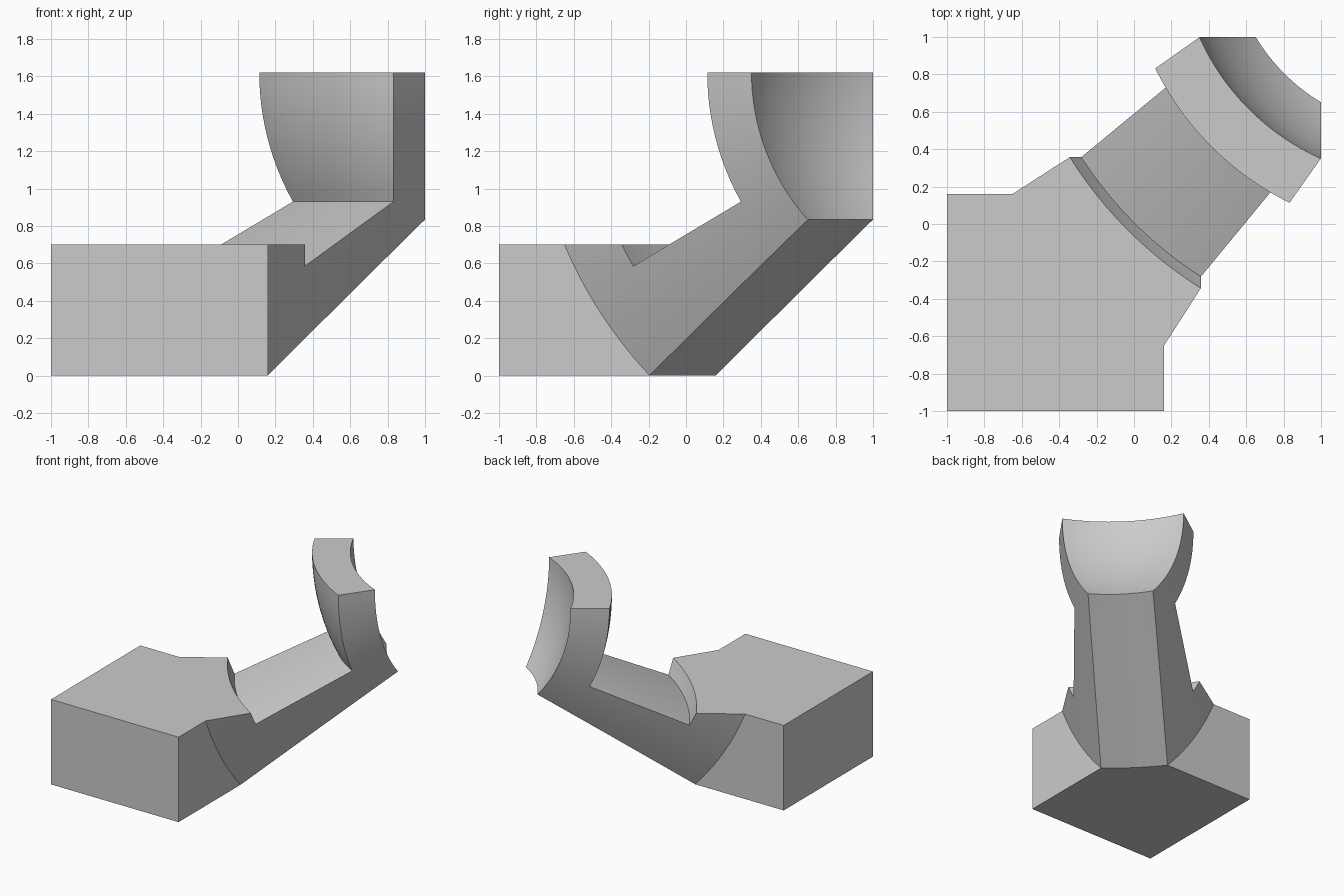
import bpy, bmesh
from math import sqrt, sin, cos, asin, pi

if "Cube" in bpy.data.objects:
    bpy.data.objects.remove(bpy.data.objects["Cube"])

# The arm is bounded by concentric spheres and cones around one centre
C, TOP = 1.527, 1.62
TIP_OUT, TIP_IN, LIP, ROOT = 1.29, 1.575, 2.39, 2.73
DECK = 0.70
N, M, K = 24, 12, 8


def side_offset(r):      # side cone, measured from the centre
    return (-1.216 + sqrt(1.479 + 12 * (r * r - 0.185))) / 6


def under(r):            # height of the underside cone
    return TOP - (0.2546 + sqrt(0.0648 + 12 * (r * r - 0.0081))) / 6


def floor(r):            # height of the channel floor
    return 0.93 - 0.4233 * (r - TIP_IN)


def tip_top(r):
    return TOP


def deck(r):
    return DECK


def point(r, z, u):      # u runs across the arm from one side to the other
    rho = sqrt(r * r - (TOP - z) ** 2)
    a = asin(min(1, side_offset(r) / rho))
    phi = a + (pi / 2 - 2 * a) * u
    return (C - rho * cos(phi), C - rho * sin(phi), z)


bm = bmesh.new()


def grid(fn, n, m):
    rows = [[bm.verts.new(fn(i / n, j / m)) for j in range(m + 1)] for i in range(n + 1)]
    for i in range(n):
        for j in range(m):
            bm.faces.new((rows[i][j], rows[i + 1][j], rows[i + 1][j + 1], rows[i][j + 1]))


def mix(a, b, t):
    return a + (b - a) * t


def sphere_patch(r, low, high):
    grid(lambda s, u: point(r, mix(low(r), high(r), s), u), M, N)


def sheet(r0, r1, height):
    grid(lambda s, u: point(mix(r0, r1, s), height(mix(r0, r1, s)), u), K, N)


def sides(r0, r1, low, high):
    for u in (0, 1):
        def wall(s, t):
            r = mix(r0, r1, s)
            return point(r, mix(low(r), high(r), t), u)
        grid(wall, K, M)


# Curved end faces of the tip and the channel lip
sphere_patch(TIP_OUT, under, floor)
sphere_patch(TIP_OUT, floor, tip_top)
sphere_patch(TIP_IN, floor, tip_top)
sphere_patch(LIP, floor, deck)

# Top of the tip, channel floor, shoulder top
sheet(TIP_OUT, TIP_IN, tip_top)
sheet(TIP_IN, LIP, floor)
sheet(LIP, ROOT, deck)

# Underside and lower side walls along the whole arm
for r0, r1 in ((TIP_OUT, TIP_IN), (TIP_IN, LIP), (LIP, ROOT)):
    sheet(r0, r1, under)
    sides(r0, r1, under, floor)
sides(TIP_OUT, TIP_IN, floor, tip_top)
sides(LIP, ROOT, floor, deck)

# Base block, opened where the arm grows out of it
edge, base = C - side_offset(ROOT), under(ROOT)


def ngon(points):
    bm.faces.new([bm.verts.new(p) for p in points])


for z in (base, DECK):
    arc = [point(ROOT, z, j / N) for j in range(N + 1)]
    if arc[0][0] < arc[-1][0]:
        arc.reverse()
    ngon([(-1, -1, z), (edge, -1, z)] + arc + [(-1, edge, z)])

mid = floor(ROOT)
levels = [mix(base, mid, t / M) for t in range(M)] + [mix(mid, DECK, t / M) for t in range(M + 1)]
for u in (0, 1):
    curve = [point(ROOT, z, u) for z in levels]
    if curve[0][0] > curve[0][1]:
        far = (edge, -1)
    else:
        far = (-1, edge)
    ngon(curve + [(*far, DECK), (*far, base)])
    ngon([(-1, -1, base), (*far, base), (*far, DECK), (-1, -1, DECK)])

bmesh.ops.remove_doubles(bm, verts=bm.verts, dist=0.0005)
bmesh.ops.recalc_face_normals(bm, faces=bm.faces)
mesh = bpy.data.meshes.new("bracket_arm")
bm.to_mesh(mesh)
bm.free()

# One plain grey
grey = bpy.data.materials.new("light_grey")
grey.use_nodes = True
colour = (0.6, 0.6, 0.6, 1)
grey.diffuse_color = colour
grey.node_tree.nodes["Principled BSDF"].inputs["Base Color"].default_value = colour
mesh.materials.append(grey)

obj = bpy.data.objects.new("bracket_arm", mesh)
bpy.context.collection.objects.link(obj)
bpy.ops.object.select_all(action="DESELECT")
obj.select_set(True)
bpy.context.view_layer.objects.active = obj
bpy.ops.object.shade_smooth_by_angle(angle=pi / 9)
